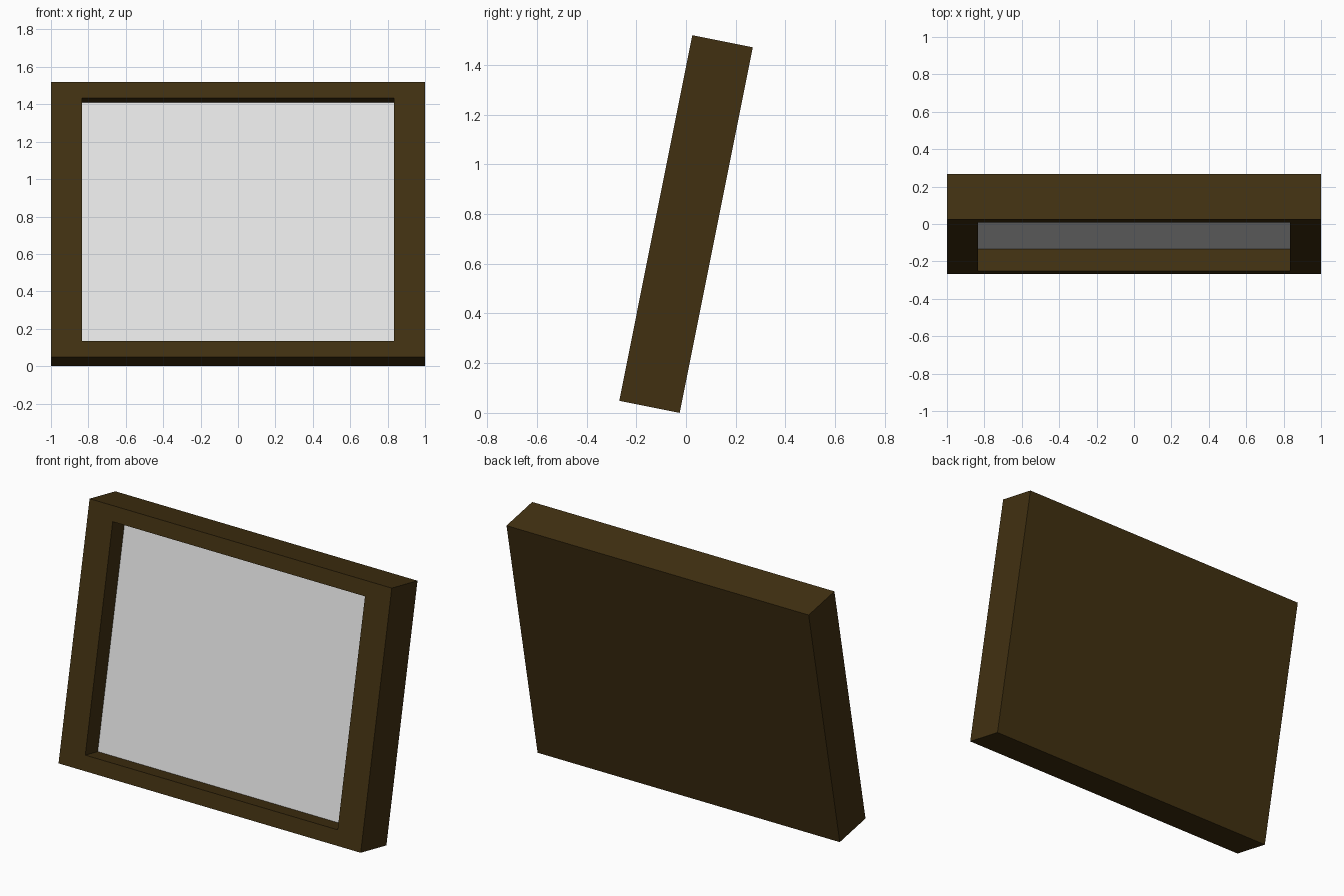
import bpy, bmesh, math
from mathutils import Matrix

if "Cube" in bpy.data.objects:
    bpy.data.objects.remove(bpy.data.objects["Cube"])

WIDTH, HEIGHT, DEPTH = 2.0, 1.5, 0.248
SIDE_BORDER, END_BORDER, RECESS = 0.165, 0.125, 0.12
TILT = math.radians(11.3)


def material(name, rgb):
    m = bpy.data.materials.new(name)
    m.diffuse_color = (*rgb, 1)
    m.use_nodes = True
    m.node_tree.nodes["Principled BSDF"].inputs["Base Color"].default_value = m.diffuse_color
    return m


def make_object(name, bm, mat):
    # lean the part backwards and rest the lower back edge on the ground
    lift = (HEIGHT * math.cos(TILT) + DEPTH * math.sin(TILT)) / 2
    bm.transform(Matrix.Translation((0, 0, lift)) @ Matrix.Rotation(-TILT, 4, 'X'))
    mesh = bpy.data.meshes.new(name)
    bm.to_mesh(mesh)
    bm.free()
    mesh.materials.append(mat)
    obj = bpy.data.objects.new(name, mesh)
    bpy.context.collection.objects.link(obj)
    return obj


brown = material("dark brown wood", (0.053, 0.030, 0.0056))
pale = material("pale grey", (0.8, 0.8, 0.8))

# frame: a box with a rectangular recess in its front
bm = bmesh.new()
bmesh.ops.create_cube(bm, size=1, matrix=Matrix.Diagonal((WIDTH, DEPTH, HEIGHT, 1)))
bm.normal_update()
front = next(f for f in bm.faces if f.normal.y < -0.9)
bmesh.ops.inset_region(bm, faces=[front], thickness=END_BORDER)
for v in front.verts:
    v.co.x = math.copysign(WIDTH / 2 - SIDE_BORDER, v.co.x)
floor = bmesh.ops.extrude_discrete_faces(bm, faces=[front])["faces"][0]
bmesh.ops.translate(bm, verts=floor.verts, vec=(0, RECESS, 0))

# panel: the floor of the recess becomes its own part
panel_corners = [v.co.copy() for v in floor.verts]
bmesh.ops.delete(bm, geom=[floor], context='FACES_ONLY')
make_object("frame", bm, brown)

bm = bmesh.new()
bm.faces.new([bm.verts.new(c) for c in panel_corners])
make_object("picture_panel", bm, pale)
